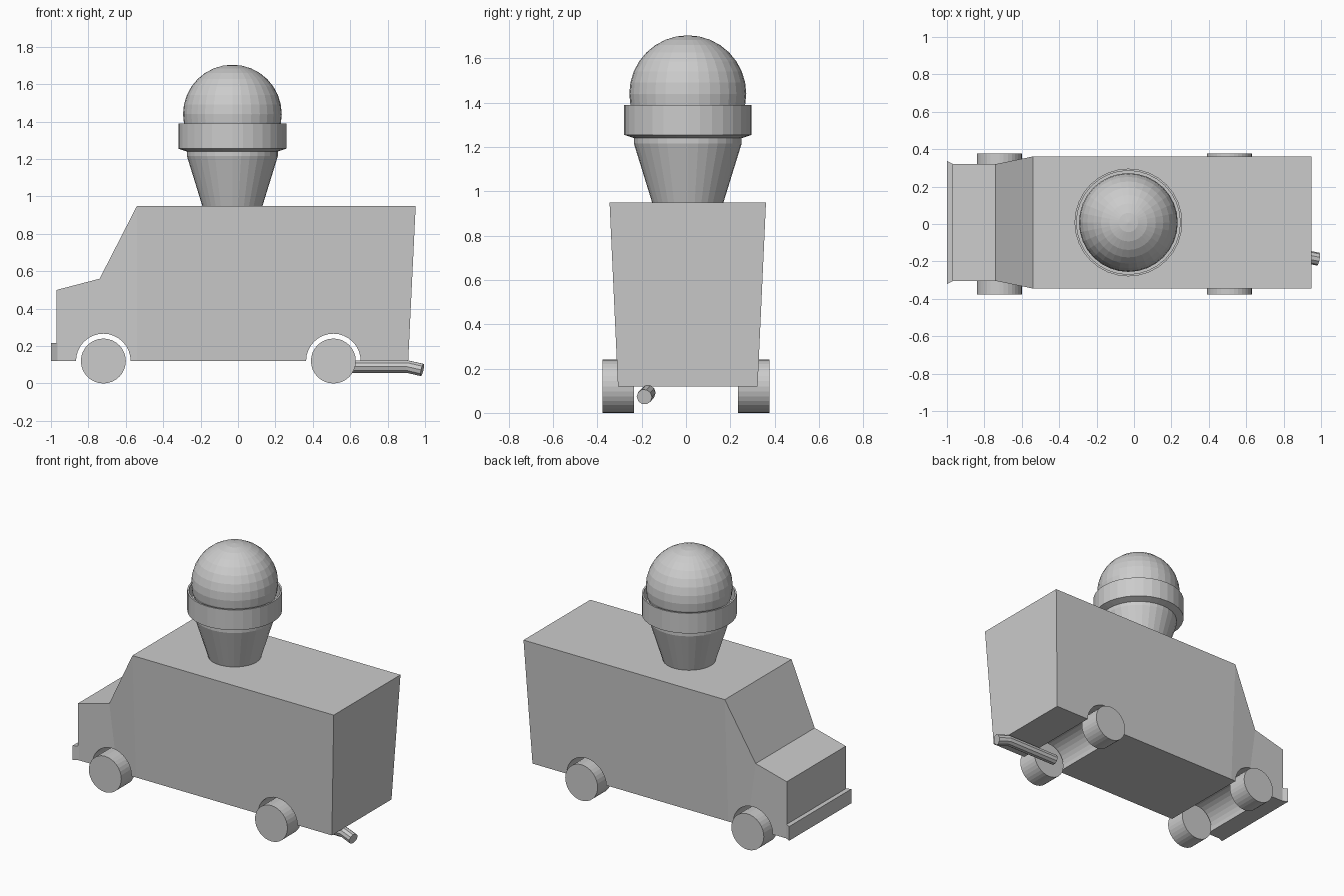
import bpy, bmesh
from math import sin, cos, pi

if "Cube" in bpy.data.objects:
    bpy.data.objects.remove(bpy.data.objects["Cube"])

CY = 0.008                      # body centre line
AXLES = (-0.72, 0.51)


def mesh_object(name, verts, faces):
    me = bpy.data.meshes.new(name)
    bm = bmesh.new()
    vs = [bm.verts.new(v) for v in verts]
    for f in faces:
        bm.faces.new([vs[i] for i in f])
    bmesh.ops.recalc_face_normals(bm, faces=bm.faces)
    bm.to_mesh(me)
    bm.free()
    ob = bpy.data.objects.new(name, me)
    bpy.context.collection.objects.link(ob)
    return ob


def wheel_cylinder(name, x, y, z, r, depth, sides=32):
    bpy.ops.mesh.primitive_cylinder_add(vertices=sides, radius=r, depth=depth,
                                        location=(x, y, z), rotation=(pi / 2, 0, 0))
    ob = bpy.context.object
    ob.name = name
    return ob


def lathe(name, profile, x, y, sides=32):
    verts = [(x + r * cos(2 * pi * i / sides), y + r * sin(2 * pi * i / sides), z)
             for r, z in profile for i in range(sides)]
    n = len(profile)
    faces = [(k * sides + i, k * sides + (i + 1) % sides,
              (k + 1) * sides + (i + 1) % sides, (k + 1) * sides + i)
             for k in range(n - 1) for i in range(sides)]
    faces += [tuple(range(sides)), tuple(range((n - 1) * sides, n * sides))]
    return mesh_object(name, verts, faces)


# Van body: side outline as (x, z, half width), mirrored across the centre line
outline = [(-0.97, 0.12, 0.312), (-0.97, 0.50, 0.312), (-0.74, 0.56, 0.312),
           (-0.54, 0.95, 0.353), (0.95, 0.95, 0.353), (0.91, 0.12, 0.315),
           (-0.54, 0.12, 0.315), (-0.68, 0.12, 0.312)]
n = len(outline)
verts = [(x, CY + s * w, z) for s in (-1, 1) for x, z, w in outline]
side = [(0, 1, 2, 7), (2, 3, 6, 7), (3, 4, 5, 6)]
faces = side + [tuple(i + n for i in f) for f in side]
faces += [(i, (i + 1) % n, (i + 1) % n + n, i + n) for i in range(n)]
body = mesh_object("van_body", verts, faces)

# Wheel arches cut right across the body
for i, x in enumerate(AXLES):
    cutter = wheel_cylinder(f"arch_cutter_{i}", x, 0, 0.12, 0.146, 1.0, 32)
    cutter.hide_render = True
    mod = body.modifiers.new("arch", 'BOOLEAN')
    mod.operation = 'DIFFERENCE'
    mod.solver = 'EXACT'
    mod.object = cutter
bpy.context.view_layer.objects.active = body
for mod in list(body.modifiers):
    cutter = mod.object
    bpy.ops.object.modifier_apply(modifier=mod.name)
    bpy.data.objects.remove(cutter)

# Wheels
for end, x in zip(("front", "rear"), AXLES):
    for lr, s in (("near", -1), ("far", 1)):
        wheel_cylinder(f"{end}_wheel_{lr}", x, s * 0.306, 0.12, 0.12, 0.142)

# Front bumper, flaring forwards
section = [(-0.965, 0.312), (-1.0, 0.329)]
verts = [(x, CY + s * w, z) for z in (0.12, 0.215)
         for x, w, s in ((section[0][0], section[0][1], -1), (section[1][0], section[1][1], -1),
                         (section[1][0], section[1][1], 1), (section[0][0], section[0][1], 1))]
mesh_object("front_bumper", verts,
            [(0, 1, 2, 3), (4, 5, 6, 7)] +
            [(i, (i + 1) % 4, (i + 1) % 4 + 4, i + 4) for i in range(4)])

# Exhaust pipe: bent tube
cu = bpy.data.curves.new("exhaust_pipe", 'CURVE')
cu.dimensions = '3D'
cu.bevel_depth = 0.035
cu.bevel_resolution = 3
cu.use_fill_caps = True
path = [(0.52, -0.172, 0.09), (0.905, -0.172, 0.09), (0.985, -0.188, 0.072)]
sp = cu.splines.new('POLY')
sp.points.add(len(path) - 1)
for p, co in zip(sp.points, path):
    p.co = (*co, 1)
sp.use_smooth = False
pipe = bpy.data.objects.new("exhaust_pipe", cu)
bpy.context.collection.objects.link(pipe)

# Roof sign: wafer cone with a hollow rim
lathe("wafer_cone", [(0.158, 0.94), (0.243, 1.215), (0.243, 1.24), (0.288, 1.255),
                     (0.288, 1.39), (0.277, 1.39), (0.277, 1.30)], -0.03, CY)

# Ice cream scoop
bpy.ops.mesh.primitive_uv_sphere_add(segments=32, ring_count=16, radius=0.264,
                                     location=(-0.03, CY, 1.44))
bpy.context.object.name = "ice_cream_scoop"
